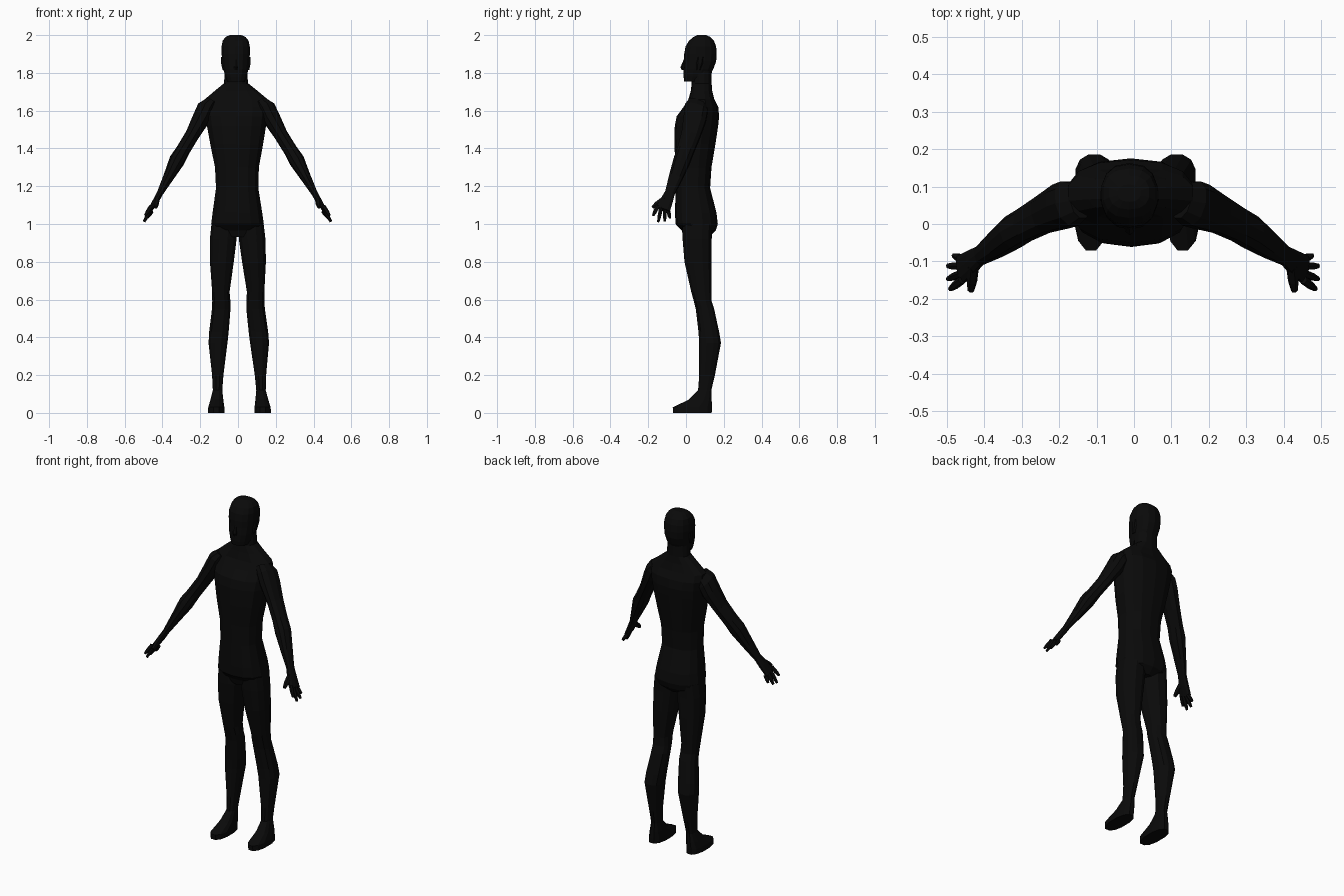
import bpy, bmesh, math
from mathutils import Vector

black = bpy.data.materials.new("black")
black.diffuse_color = (0.003, 0.003, 0.003, 1)


def curve_pt(a, p):
    """Point on a unit superellipse of exponent p."""
    c, s = math.cos(a), math.sin(a)
    f = lambda t: math.copysign(abs(t) ** (2 / p), t)
    return f(c), f(s)


def skin(name, rings):
    """Join equal rings of points into one closed solid; the figure leans slightly sideways."""
    bm = bmesh.new()
    rows = [[bm.verts.new((x + 0.008 - 0.0105 * z, y, z)) for x, y, z in r] for r in rings]
    n = len(rows[0])
    for a, b in zip(rows, rows[1:]):
        for i in range(n):
            j = (i + 1) % n
            bm.faces.new((a[i], a[j], b[j], b[i]))
    bm.faces.new(rows[0])
    bm.faces.new(rows[-1])
    bmesh.ops.recalc_face_normals(bm, faces=bm.faces)
    me = bpy.data.meshes.new(name)
    bm.to_mesh(me)
    bm.free()
    me.materials.append(black)
    ob = bpy.data.objects.new(name, me)
    bpy.context.collection.objects.link(ob)
    return ob


def stack(name, levels, side=1, n=12, p=2.4):
    """Loft of level rings given as (z, x0, x1, y0, y1)."""
    rings = []
    for z, x0, x1, y0, y1 in levels:
        ring = []
        for i in range(n):
            u, v = curve_pt(2 * math.pi * (i + 0.5) / n, p)
            ring.append((side * ((x0 + x1) / 2 + u * (x1 - x0) / 2 / 0.97),
                         (y0 + y1) / 2 + v * (y1 - y0) / 2 / 0.97, z))
        rings.append(ring)
    return skin(name, rings)


def limb(name, rings, side, d, n=10):
    """Loft along direction d; rings are (centre, half thickness, half breadth)."""
    d = Vector(d).normalized()
    u = d.cross(Vector((0, 1, 0))).normalized()
    v = d.cross(u)
    out = []
    for c, ru, rv in rings:
        pts = []
        for i in range(n):
            a, b = curve_pt(2 * math.pi * i / n, 2.2)
            q = Vector(c) + u * a * ru + v * b * rv
            pts.append((side * q.x, q.y, q.z))
        out.append(pts)
    return skin(name, out)


def sym(rows):
    return [(z, -w, w, y0, y1) for z, w, y0, y1 in rows]


# Torso from crotch to neck
stack("torso", sym([
    (0.93, 0.05, -0.01, 0.12), (0.965, 0.125, -0.02, 0.155), (1.00, 0.138, -0.052, 0.165),
    (1.06, 0.13, -0.055, 0.158), (1.19, 0.111, -0.052, 0.125), (1.30, 0.115, -0.053, 0.132),
    (1.42, 0.138, -0.058, 0.152), (1.52, 0.155, -0.056, 0.167), (1.57, 0.162, -0.046, 0.172),
    (1.62, 0.166, -0.01, 0.168), (1.66, 0.165, 0.015, 0.148), (1.705, 0.112, 0.027, 0.137),
    (1.745, 0.063, 0.032, 0.134), (1.82, 0.058, 0.03, 0.135)]), n=14)

# Head with jaw and flat crown
stack("head", sym([
    (1.755, 0.046, -0.008, 0.09), (1.78, 0.056, -0.011, 0.122), (1.82, 0.066, -0.012, 0.142),
    (1.86, 0.071, -0.008, 0.157), (1.90, 0.074, -0.007, 0.16), (1.94, 0.074, 0.0, 0.157),
    (1.97, 0.068, 0.018, 0.146), (1.99, 0.053, 0.04, 0.128), (2.0, 0.03, 0.06, 0.105)]), n=14)
stack("nose", sym([(1.815, 0.012, -0.022, 0.01), (1.83, 0.013, -0.029, 0.01),
                   (1.87, 0.006, -0.012, 0.01)]), n=6)

for side, tag in ((1, "left"), (-1, "right")):
    stack(tag + "_ear", [(1.815, 0.06, 0.071, 0.055, 0.075), (1.85, 0.06, 0.079, 0.055, 0.09),
                         (1.885, 0.06, 0.079, 0.06, 0.095)], side, 6)

    # Leg with foot
    stack(tag + "_leg", [
        (0.0, 0.08, 0.167, -0.068, 0.136), (0.03, 0.08, 0.165, -0.07, 0.137),
        (0.07, 0.085, 0.153, 0.015, 0.136), (0.12, 0.09, 0.14, 0.064, 0.134),
        (0.20, 0.083, 0.143, 0.07, 0.153), (0.37, 0.06, 0.16, 0.07, 0.185),
        (0.43, 0.053, 0.156, 0.066, 0.175), (0.55, 0.042, 0.14, 0.052, 0.149),
        (0.59, 0.042, 0.138, 0.042, 0.136), (0.64, 0.046, 0.138, 0.028, 0.135),
        (0.80, 0.022, 0.148, -0.008, 0.136), (0.92, 0.006, 0.147, -0.018, 0.136),
        (1.00, 0.006, 0.138, -0.02, 0.14)], side)

    # Arm from shoulder to knuckles
    limb(tag + "_arm", [
        ((0.135, 0.062, 1.645), 0.032, 0.05), ((0.162, 0.055, 1.612), 0.047, 0.065),
        ((0.186, 0.047, 1.56), 0.047, 0.064), ((0.236, 0.025, 1.47), 0.037, 0.053),
        ((0.285, -0.002, 1.39), 0.037, 0.047), ((0.318, -0.022, 1.335), 0.042, 0.046),
        ((0.365, -0.055, 1.245), 0.028, 0.038), ((0.408, -0.085, 1.165), 0.017, 0.027),
        ((0.43, -0.102, 1.125), 0.016, 0.034), ((0.46, -0.122, 1.076), 0.012, 0.04)],
        side, (0.5, -0.3, -0.75))

    # Fingers and thumb
    digits = [((0.456, -0.15, 1.095), (0.488, -0.174, 1.045)),
              ((0.456, -0.132, 1.085), (0.494, -0.147, 1.012)),
              ((0.456, -0.113, 1.075), (0.494, -0.112, 1.016)),
              ((0.453, -0.094, 1.068), (0.479, -0.084, 1.032)),
              ((0.425, -0.115, 1.135), (0.432, -0.178, 1.088))]
    for k, (a, b) in enumerate(digits):
        a, b = Vector(a), Vector(b)
        r = 0.015 if k == 4 else 0.011
        limb(f"{tag}_{'thumb' if k == 4 else 'finger_%d' % (k + 1)}",
             [(a, r, r), (a.lerp(b, 0.6), r * 0.95, r * 0.95), (b, r * 0.6, r * 0.6)],
             side, b - a, 6)
